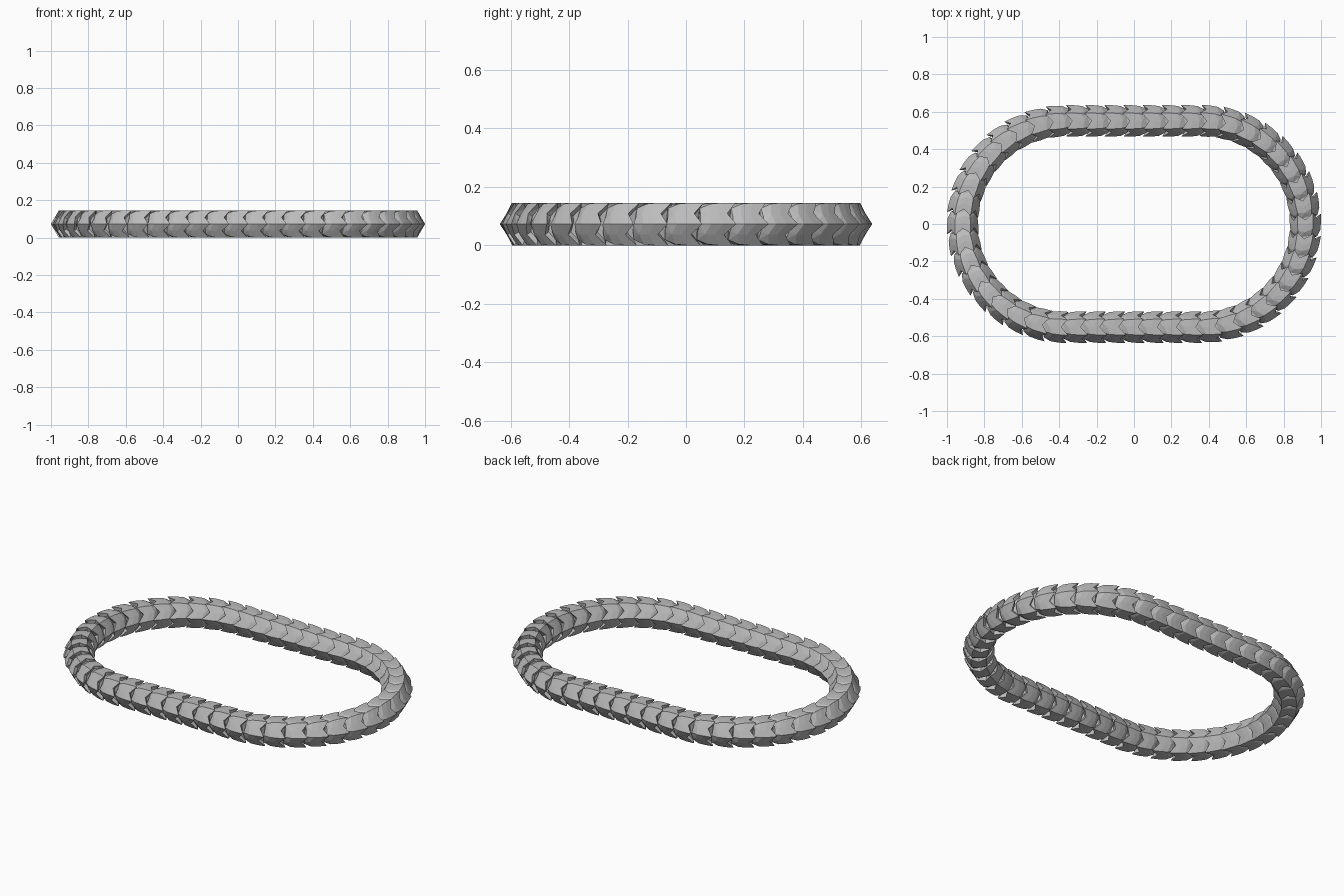
import bpy, bmesh, math
from mathutils import Matrix, Vector

cube = bpy.data.objects.get("Cube")
if cube:
    bpy.data.objects.remove(cube)

BEND = 0.551      # centreline radius of the rounded ends
HALF = 0.365      # half length of the straight runs
RADIUS = 0.084    # link radius at the hexagon corners
MID_Z = RADIUS * math.sqrt(3) / 2
LINKS = 48
LENGTH = 2 * math.pi * BEND + 4 * HALF
PITCH = LENGTH / LINKS
SIDES = 12

# Brushed grey metal
metal = bpy.data.materials.new("grey metal")
metal.use_nodes = True
grey = (0.5, 0.5, 0.5, 1)
metal.diffuse_color = grey
metal.node_tree.nodes["Principled BSDF"].inputs["Base Color"].default_value = grey


def stadium(s):
    """Point and direction angle on the oval centreline, starting at +x."""
    arc = math.pi * BEND
    s %= LENGTH
    if s < arc / 2:
        a = s / BEND
        return Vector((HALF + BEND * math.cos(a), BEND * math.sin(a), MID_Z)), a
    s -= arc / 2
    if s < 2 * HALF:
        return Vector((HALF - s, BEND, MID_Z)), math.pi / 2
    s -= 2 * HALF
    if s < arc:
        a = math.pi / 2 + s / BEND
        return Vector((-HALF + BEND * math.cos(a), BEND * math.sin(a), MID_Z)), a
    s -= arc
    if s < 2 * HALF:
        return Vector((-HALF + s, -BEND, MID_Z)), math.pi * 1.5
    a = math.pi * 1.5 + (s - 2 * HALF) / BEND
    return Vector((HALF + BEND * math.cos(a), BEND * math.sin(a), MID_Z)), a


def link_mesh():
    """Hexagonal link with a pointed, undercut rim that overlaps the next link."""
    bm = bmesh.new()
    # position along the chain, scale, depth of the pointed petals
    rows = [(-0.65, 0.74, 0.0), (-0.36, 0.95, 0.06), (0.0, 1.0, 0.1),
            (0.38, 1.0, 0.16), (0.3, 0.74, 0.1)]
    rings = []
    for t, scale, zigzag in rows:
        ring = []
        for k in range(SIDES):
            a = 2 * math.pi * k / SIDES
            corner = k % 2 == 0
            r = RADIUS * scale * (1 if corner else math.cos(math.pi / 6))
            lean = 0.06 * math.sin(2 * a)
            y = (t + lean + (zigzag if corner else -zigzag)) * PITCH
            ring.append(bm.verts.new((r * math.cos(a), y, r * math.sin(a))))
        rings.append(ring)
    for low, high in zip(rings, rings[1:]):
        for k in range(SIDES):
            n = (k + 1) % SIDES
            bm.faces.new((low[k], low[n], high[n], high[k]))
    bm.faces.new(rings[0])
    bm.faces.new(rings[-1])
    bmesh.ops.triangulate(bm, faces=bm.faces[:])
    bmesh.ops.recalc_face_normals(bm, faces=bm.faces[:])
    mesh = bpy.data.meshes.new("chain_link")
    bm.to_mesh(mesh)
    bm.free()
    mesh.materials.append(metal)
    return mesh


# Links repeated around the oval
mesh = link_mesh()
for i in range(LINKS):
    point, angle = stadium(i * PITCH)
    link = bpy.data.objects.new(f"chain_link_{i + 1:02d}", mesh)
    link.matrix_world = Matrix.Translation(point) @ Matrix.Rotation(angle, 4, "Z")
    bpy.context.collection.objects.link(link)
